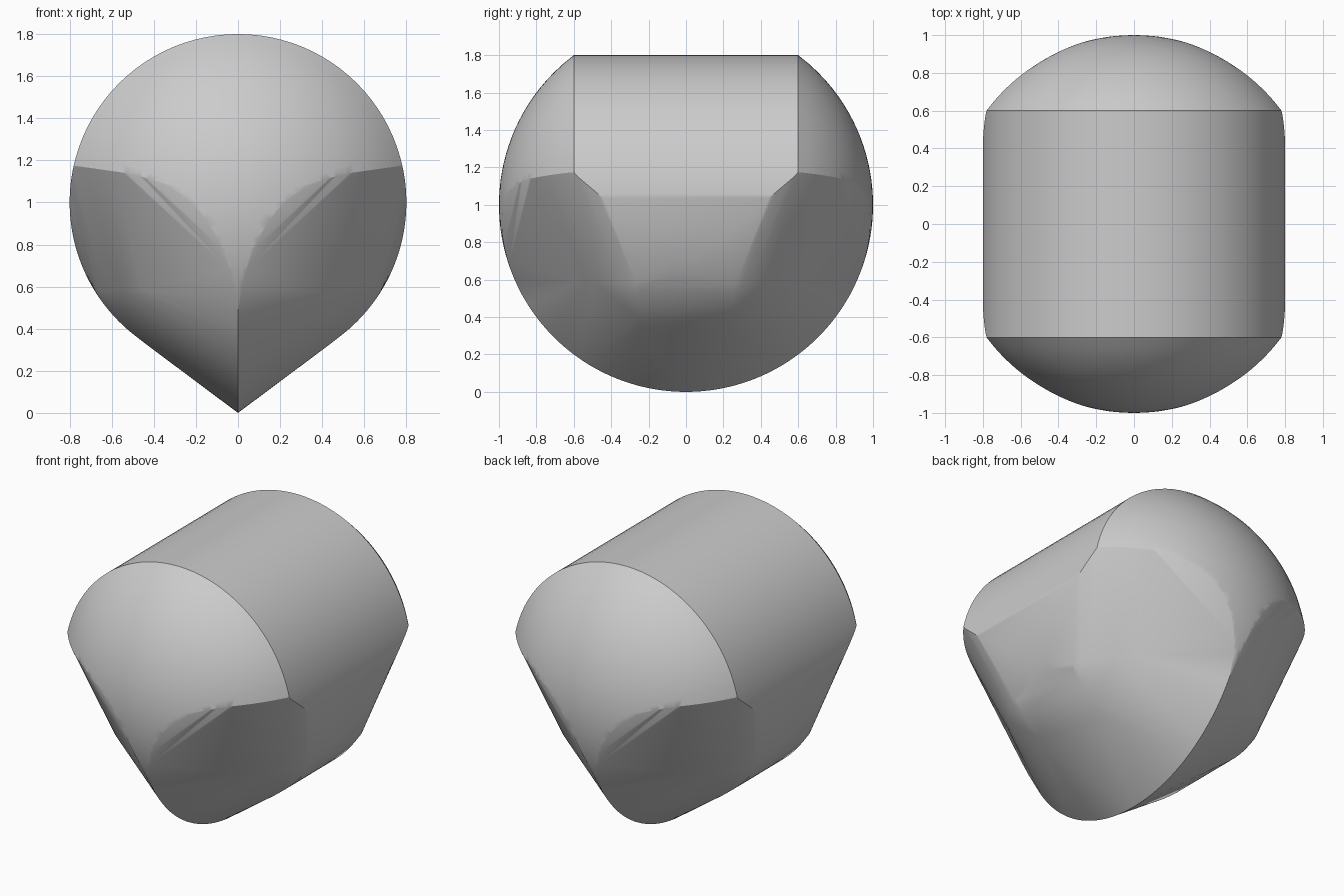
import bpy
import bmesh
from math import sin, cos, pi, sqrt, radians
from mathutils import Vector

cube = bpy.data.objects.get("Cube")
if cube:
    bpy.data.objects.remove(cube, do_unlink=True)

CENTRE = Vector((0, 0, 1))
BARREL = 0.8          # barrel radius, axis along y
HALF = 0.6            # barrel half length
STEPS = 96
# Lower border of the rounded caps: (x, height above centre)
BORDER = [(0, -0.47), (0.05, -0.28), (0.12, -0.13), (0.19, -0.03), (0.27, 0.045),
          (0.37, 0.095), (0.5, 0.135), (0.781, 0.175)]

points = []


def mirrored(x, y, z):
    for sx in (-1, 1):
        for sy in (-1, 1):
            points.append(Vector((sx * x, sy * y, z)))


def border_height(x):
    for (x0, z0), (x1, z1) in zip(BORDER, BORDER[1:]):
        if x <= x1:
            return z0 + (z1 - z0) * (x - x0) / (x1 - x0)
    return BORDER[-1][1]


# Rounded end caps: rings of the unit sphere above the border
RINGS = 18
for i in range(RINGS):
    r = BARREL * (1 - i / RINGS)
    y = sqrt(1 - r * r)
    for k in range(STEPS):
        a = 2 * pi * k / STEPS
        x, z = r * cos(a), r * sin(a)
        if z >= border_height(abs(x)):
            points.append(Vector((x, y, z)))
            points.append(Vector((x, -y, z)))
mirrored(0, 1, 0)

# Crisp curved border under each cap
for k in range(41):
    x = BORDER[-1][0] * k / 40
    z = border_height(x)
    mirrored(x, sqrt(1 - x * x - z * z), z)

# Barrel flanks: narrowing to a V, then widening toward the keel
for k in range(40):
    a = radians(12.6 - k * (12.6 + 53.13) / 39)
    x, z = BARREL * cos(a), BARREL * sin(a)
    width = max((z + 0.34) * 1.18, 0.06)
    if z < -0.42:
        width = 0.25
    mirrored(x, min(width, HALF), z)
mirrored(0.435, 0.25, -0.675)

# Shoulders: rounded level ridge between flank and keel
for k in range(13):
    a = radians(21.5 + 39.5 * k / 12)
    mirrored(0.73 * cos(a), 0.73 * sin(a), -0.42)

# Bottom keel: sharp arc in the middle plane
for k in range(33):
    a = radians(62) * k / 32
    mirrored(0, sin(a), -cos(a))

# Wrap the outlines in one convex skin
bm = bmesh.new()
for p in points:
    bm.verts.new(p + CENTRE)
bmesh.ops.remove_doubles(bm, verts=bm.verts, dist=0.002)
hull = bmesh.ops.convex_hull(bm, input=bm.verts)
loose = {g for g in hull["geom_interior"] + hull["geom_unused"]
         if isinstance(g, bmesh.types.BMVert)}
bmesh.ops.delete(bm, geom=list(loose), context="VERTS")
bmesh.ops.recalc_face_normals(bm, faces=bm.faces)

mesh = bpy.data.meshes.new("keeled_barrel")
bm.to_mesh(mesh)
bm.free()
body = bpy.data.objects.new("keeled_barrel", mesh)
bpy.context.collection.objects.link(body)

# Plain grey
grey = bpy.data.materials.new("plain grey")
grey.use_nodes = True
grey.diffuse_color = (0.6, 0.6, 0.6, 1)
grey.node_tree.nodes["Principled BSDF"].inputs["Base Color"].default_value = (0.6, 0.6, 0.6, 1)
mesh.materials.append(grey)

bpy.ops.object.select_all(action="DESELECT")
body.select_set(True)
bpy.context.view_layer.objects.active = body
bpy.ops.object.shade_smooth_by_angle(angle=radians(30))
